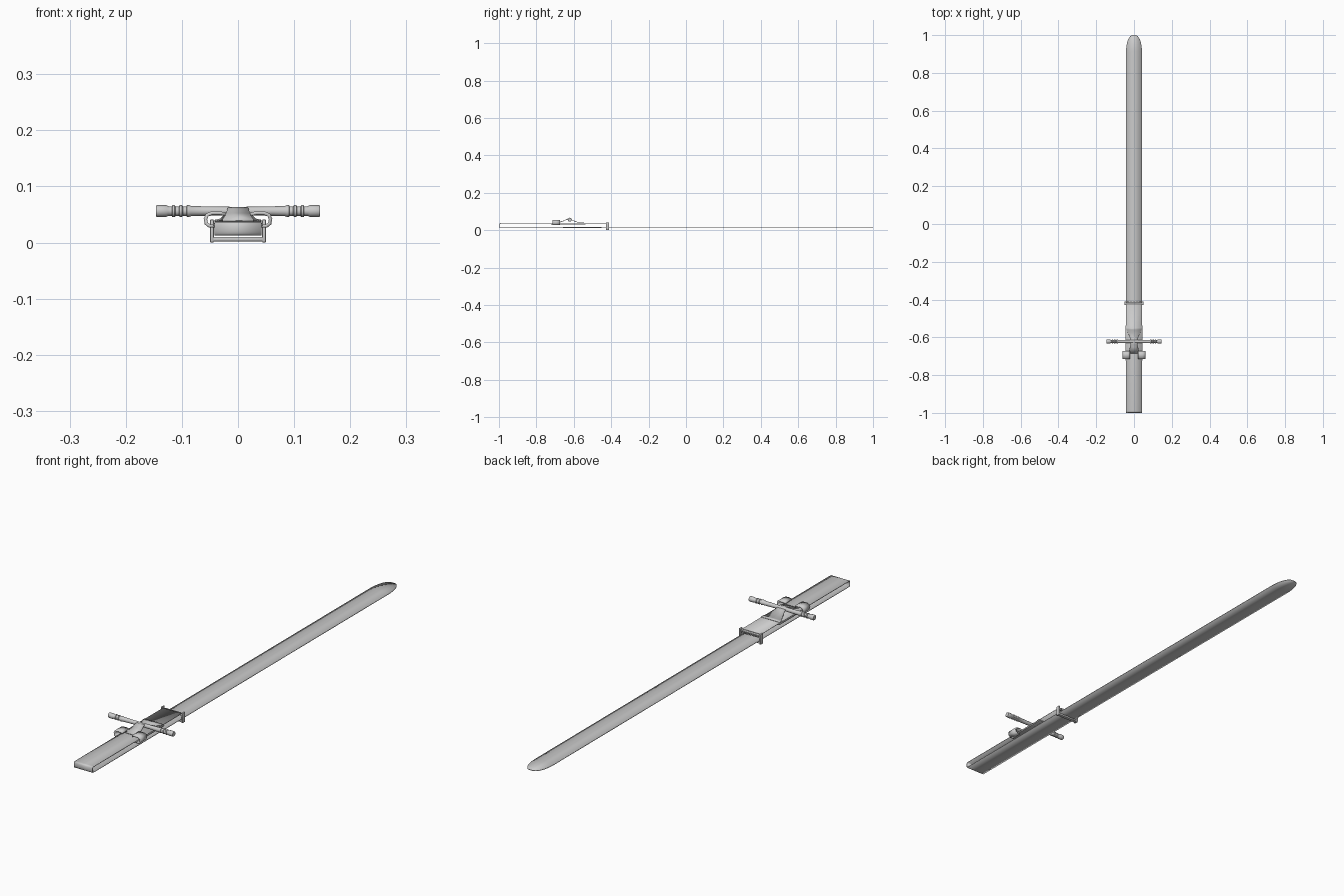
import bpy, bmesh, math
from mathutils import Vector

if "Cube" in bpy.data.objects:
    bpy.data.objects.remove(bpy.data.objects["Cube"])


def finish(name, bm, smooth=False):
    bmesh.ops.recalc_face_normals(bm, faces=bm.faces)
    me = bpy.data.meshes.new(name)
    bm.to_mesh(me)
    bm.free()
    ob = bpy.data.objects.new(name, me)
    bpy.context.collection.objects.link(ob)
    if smooth:
        bpy.context.view_layer.objects.active = ob
        ob.select_set(True)
        bpy.ops.object.shade_smooth_by_angle(angle=math.radians(35))
        ob.select_set(False)
    return ob


def ribbon(name, pts, thick):
    """Band swept along (y, z, half width) points, centred on its path."""
    bm = bmesh.new()
    rows = [[bm.verts.new((s * w, y, z)) for s in (-1, 1)] for y, z, w in pts]
    for a, b in zip(rows, rows[1:]):
        bm.faces.new((a[0], a[1], b[1], b[0]))
    ob = finish(name, bm, True)
    m = ob.modifiers.new("thickness", 'SOLIDIFY')
    m.thickness, m.offset = thick, 0
    m.use_even_offset = True
    return ob


def box(name, lo, hi, bevel=0.0):
    bm = bmesh.new()
    bmesh.ops.create_cube(bm, size=1)
    for v in bm.verts:
        v.co = Vector([(l + h) / 2 + c * (h - l) for l, h, c in zip(lo, hi, v.co)])
    if bevel:
        bmesh.ops.bevel(bm, geom=bm.edges[:], offset=bevel, segments=2,
                        profile=0.5, affect='EDGES')
    return finish(name, bm, True)


def rod(name, profile, y, z, sides=20):
    """Lathe (x, radius) pairs about an x-aligned axis."""
    bm = bmesh.new()
    rings = [[bm.verts.new((x, y + r * math.cos(2 * math.pi * i / sides),
                            z + r * math.sin(2 * math.pi * i / sides)))
              for i in range(sides)] for x, r in profile]
    for a, b in zip(rings, rings[1:]):
        for i in range(sides):
            j = (i + 1) % sides
            bm.faces.new((a[i], a[j], b[j], b[i]))
    bm.faces.new(rings[0])
    bm.faces.new(rings[-1])
    return finish(name, bm, True)


# strap: top layer, fold at the front, long bottom layer, rounded tip
W = 0.042
path = [(-0.424, 0.036, W), (-0.7, 0.036, W), (-0.99, 0.036, W)]
path += [(-0.994 - 0.0045 * math.sin(a), 0.0248 + 0.0112 * math.cos(a), W)
         for a in [math.pi * i / 8 for i in range(1, 8)]]
path += [(-0.99, 0.0136, W), (-0.42, 0.0145, W), (0.2, 0.0145, W)]
path += [(0.91 + 0.09 * math.sin(a), 0.0145, 0.006 + 0.036 * math.cos(a) ** 0.9)
         for a in [math.pi / 2 * i / 9 for i in range(9)]]
path.append((1.0, 0.0145, 0.006))
ribbon("strap", path, 0.003)

# stiffening plate between the layers
box("base_plate", (-0.044, -0.722, 0.0295), (0.044, -0.538, 0.0335), 0.001)

# windlass band rising over the rod
ribbon("windlass_band", [(-0.545, 0.0385, 0.042), (-0.56, 0.039, 0.041),
                         (-0.575, 0.041, 0.032), (-0.605, 0.052, 0.021),
                         (-0.619, 0.0585, 0.019), (-0.628, 0.0605, 0.018),
                         (-0.637, 0.0585, 0.019), (-0.651, 0.051, 0.021),
                         (-0.685, 0.039, 0.028)], 0.003)

# windlass rod with grooved grips
half = [(0, 0.0075), (0.062, 0.0085), (0.084, 0.0092)]
for x in (0.087, 0.1, 0.113):
    half += [(x, 0.0105), (x + 0.004, 0.0105), (x + 0.005, 0.0085), (x + 0.011, 0.0085)]
half += [(0.128, 0.0105), (0.144, 0.0105), (0.146, 0.0095)]
rod("windlass_rod", [(-x, r) for x, r in half[:0:-1]] + half, -0.622, 0.056)

# hook-shaped clip arms on both sides
arm = [(0.038, 0.0295), (0.051, 0.0295), (0.0565, 0.034), (0.058, 0.042),
       (0.055, 0.049), (0.047, 0.0525), (0.032, 0.0525), (0.022, 0.05)]
bm = bmesh.new()
for s in (-1, 1):
    rows = [[bm.verts.new((s * x, y, z)) for y in (-0.715, -0.673)] for x, z in arm]
    for a, b in zip(rows, rows[1:]):
        f = (a[0], a[1], b[1], b[0])
        bm.faces.new(f if s > 0 else f[::-1])
clip = finish("rod_clip", bm, True)
m = clip.modifiers.new("thickness", 'SOLIDIFY')
m.thickness, m.offset, m.use_even_offset = 0.006, 0, True

# buckle frame: posts, bars and gripping teeth
for s, side in ((-1, "left"), (1, "right")):
    x0, x1 = sorted((s * 0.043, s * 0.05))
    box("buckle_post_" + side, (x0, -0.428, 0.0), (x1, -0.411, 0.041), 0.002)
box("buckle_lower_bar", (-0.047, -0.427, 0.002), (0.047, -0.413, 0.010), 0.002)
box("buckle_upper_bar", (-0.047, -0.426, 0.028), (0.047, -0.415, 0.035), 0.002)
for i in range(10):
    x = -0.036 + i * 0.008
    box("buckle_tooth", (x - 0.002, -0.417, 0.026), (x + 0.002, -0.411, 0.034))
